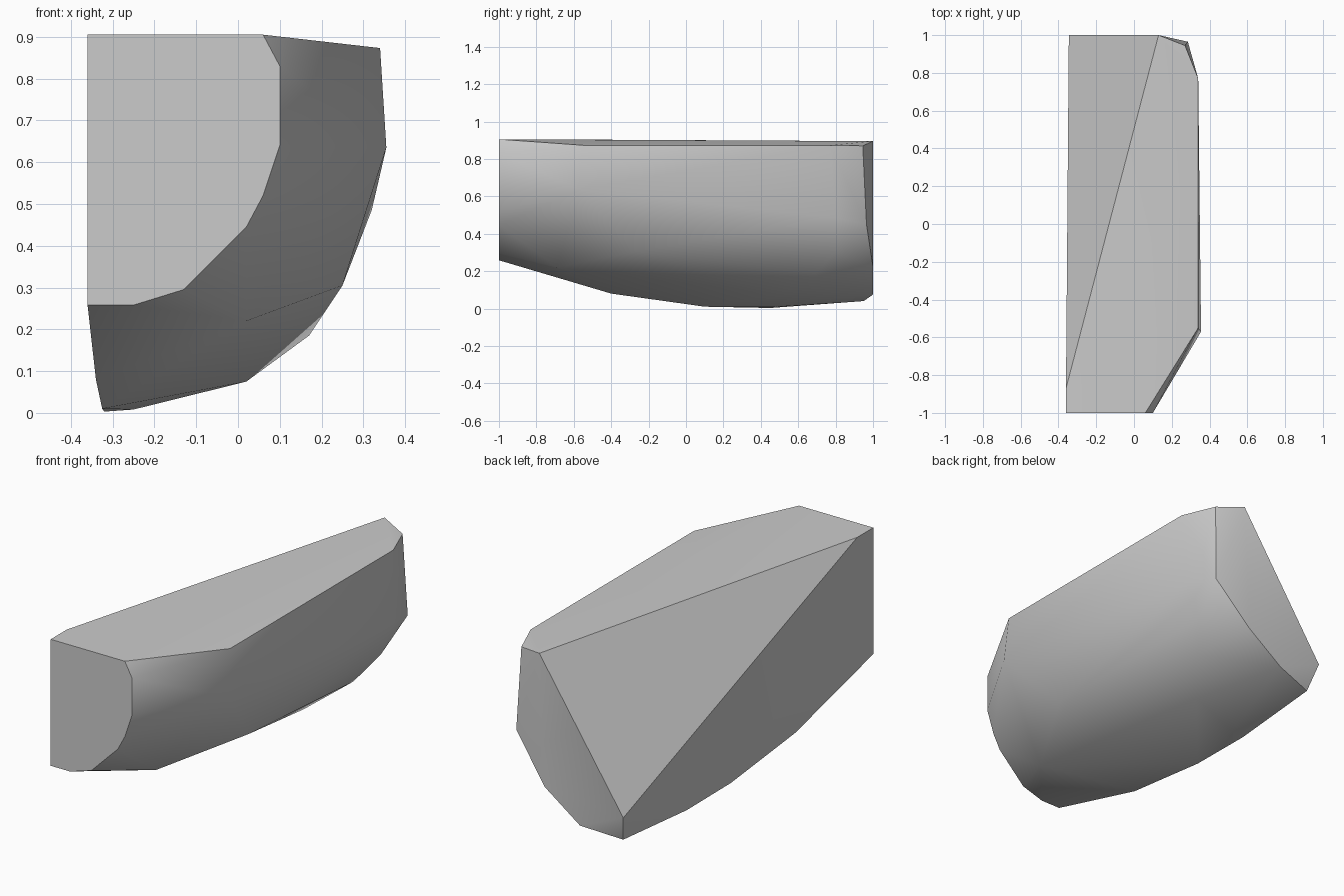
import bpy
import bmesh
from math import radians
from mathutils import Vector

default_cube = bpy.data.objects.get("Cube")
if default_cube:
    bpy.data.objects.remove(default_cube, do_unlink=True)


def make_material(name, colour):
    material = bpy.data.materials.new(name)
    material.use_nodes = True
    material.diffuse_color = colour
    shader = material.node_tree.nodes["Principled BSDF"]
    shader.inputs["Base Color"].default_value = colour
    return material


def section(y, outline):
    """Place an (x, z) outline at a fixed depth."""
    return [Vector((x, y, z)) for x, z in outline]


def wrap_points(name, points, material):
    """Stretch a closed convex skin over the guide points."""
    bm = bmesh.new()
    for point in points:
        bm.verts.new(point)
    hull = bmesh.ops.convex_hull(bm, input=bm.verts[:])
    unused = {item for item in hull["geom_interior"] + hull["geom_unused"]
              if isinstance(item, bmesh.types.BMVert)}
    bmesh.ops.delete(bm, geom=list(unused), context="VERTS")
    # Join the triangles of flat areas into single faces
    bmesh.ops.dissolve_limit(bm, angle_limit=radians(1),
                             verts=bm.verts[:], edges=bm.edges[:])
    bmesh.ops.recalc_face_normals(bm, faces=bm.faces[:])
    mesh = bpy.data.meshes.new(name)
    bm.to_mesh(mesh)
    bm.free()
    mesh.materials.append(material)
    body = bpy.data.objects.new(name, mesh)
    bpy.context.collection.objects.link(body)
    return body


# Front end cap with a rounded lower corner
front_cap = section(-1, [
    (-.36, .905), (.06, .905), (.1, .83), (.1, .64), (.06, .52),
    (.02, .445), (-.13, .295), (-.25, .258), (-.36, .258)])

# Back end cap, slanted where the upper corner is cut away
back_cap = section(1, [
    (.13, .895), (.1, .22), (-.06, .11), (-.1, .075), (-.345, .18)])

# Rim leading around the back corner
back_rim = [Vector(p) for p in [
    (.27, .945, .87), (.285, .965, .45), (-.31, .95, .04)]]

# Upper edge of the flat top
top_edge = [Vector(p) for p in [
    (-.36, -.87, .905), (.34, -.55, .873), (.34, .77, .873)]]

# Bulging flank on the curved side
flank = [Vector(p) for p in [
    (.355, -.57, .635), (.32, .8, .485), (.25, -.27, .305),
    (.25, .8, .305), (.17, .69, .185), (.02, -.69, .22)]]

# Keel running along the bottom
keel = [Vector(p) for p in [
    (-.34, -.4, .08), (-.325, .1, .01), (-.32, .45, .003),
    (-.25, .45, .008), (.02, .5, .075)]]

stone = make_material("plain grey", (.6, .6, .6, 1))
body = wrap_points("curved_block",
                   front_cap + back_cap + back_rim + top_edge + flank + keel,
                   stone)

# Soft shading on the curved side, crisp edges around the flats
bpy.ops.object.select_all(action="DESELECT")
body.select_set(True)
bpy.context.view_layer.objects.active = body
bpy.ops.object.shade_smooth_by_angle(angle=radians(30))
